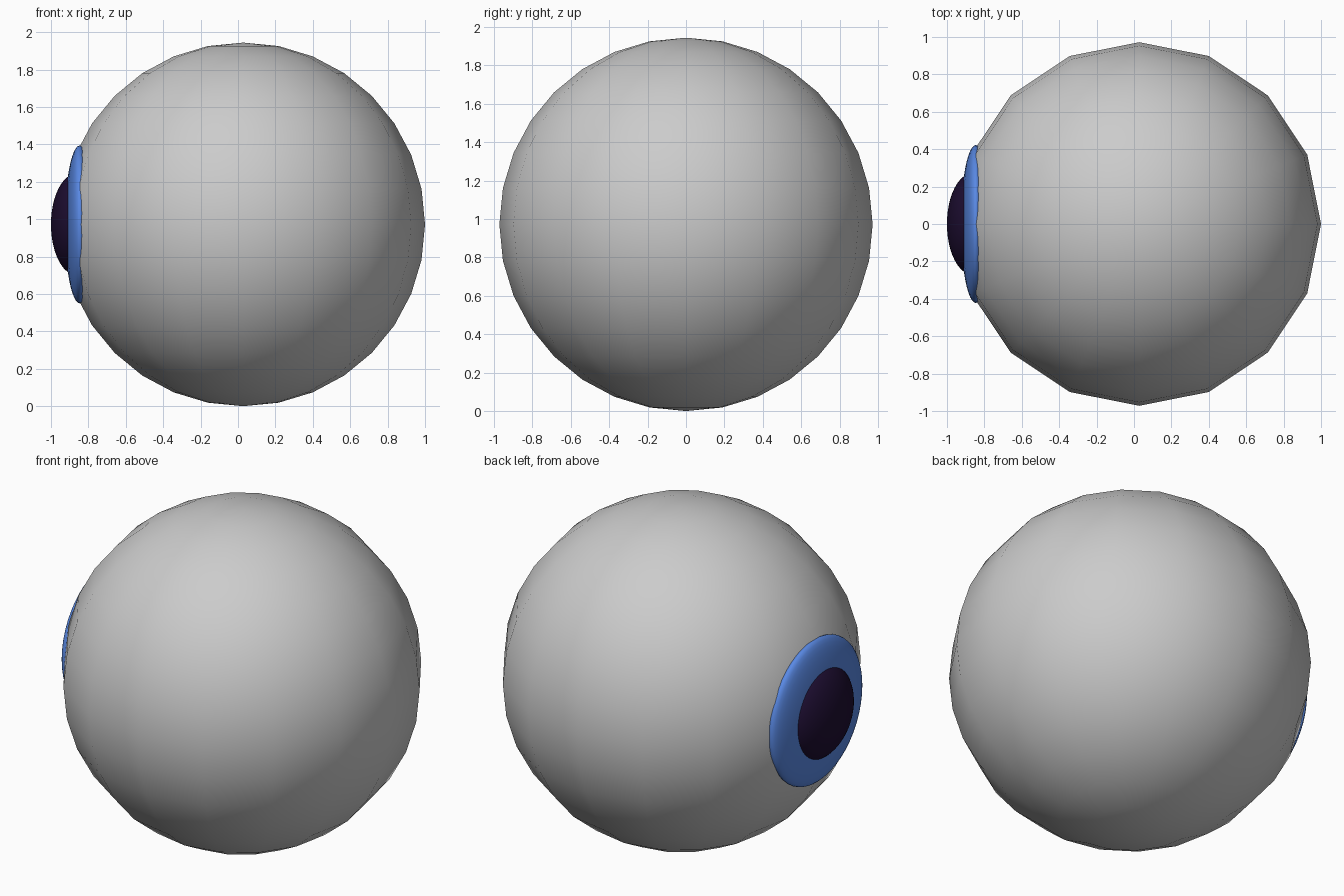
import bpy
import math

if "Cube" in bpy.data.objects:
    bpy.data.objects.remove(bpy.data.objects["Cube"])

R = 0.972


def ball(name, segs, rings, loc, scale, color=None, along_x=False):
    """Smooth UV sphere scaled to an ellipsoid, optionally with its poles on the x axis."""
    bpy.ops.mesh.primitive_uv_sphere_add(segments=segs, ring_count=rings, radius=1, location=loc)
    ob = bpy.context.object
    ob.name = name
    ob.scale = scale
    if along_x:
        ob.rotation_euler = (0, -math.pi / 2, 0)
    bpy.ops.object.transform_apply(location=False, rotation=True, scale=True)
    bpy.ops.object.shade_smooth()
    if color:
        mat = bpy.data.materials.new(name + "_colour")
        mat.diffuse_color = color
        mat.use_nodes = True
        mat.node_tree.nodes["Principled BSDF"].inputs["Base Color"].default_value = mat.diffuse_color
        ob.data.materials.append(mat)
    return ob


# White of the eye: coarse 16-sided ball
ball("eyeball", 16, 16, (1 - R, 0, R), (R, R, R))

# Flattened blue disc
ball("iris", 48, 24, (-0.846, 0, R), (0.422, 0.422, 0.08), (0.1, 0.25, 0.78, 1), True)

# Dark dome in the middle
ball("pupil", 48, 24, (-0.862, 0, R), (0.272, 0.272, 0.138), (0.012, 0.004, 0.03, 1), True)
